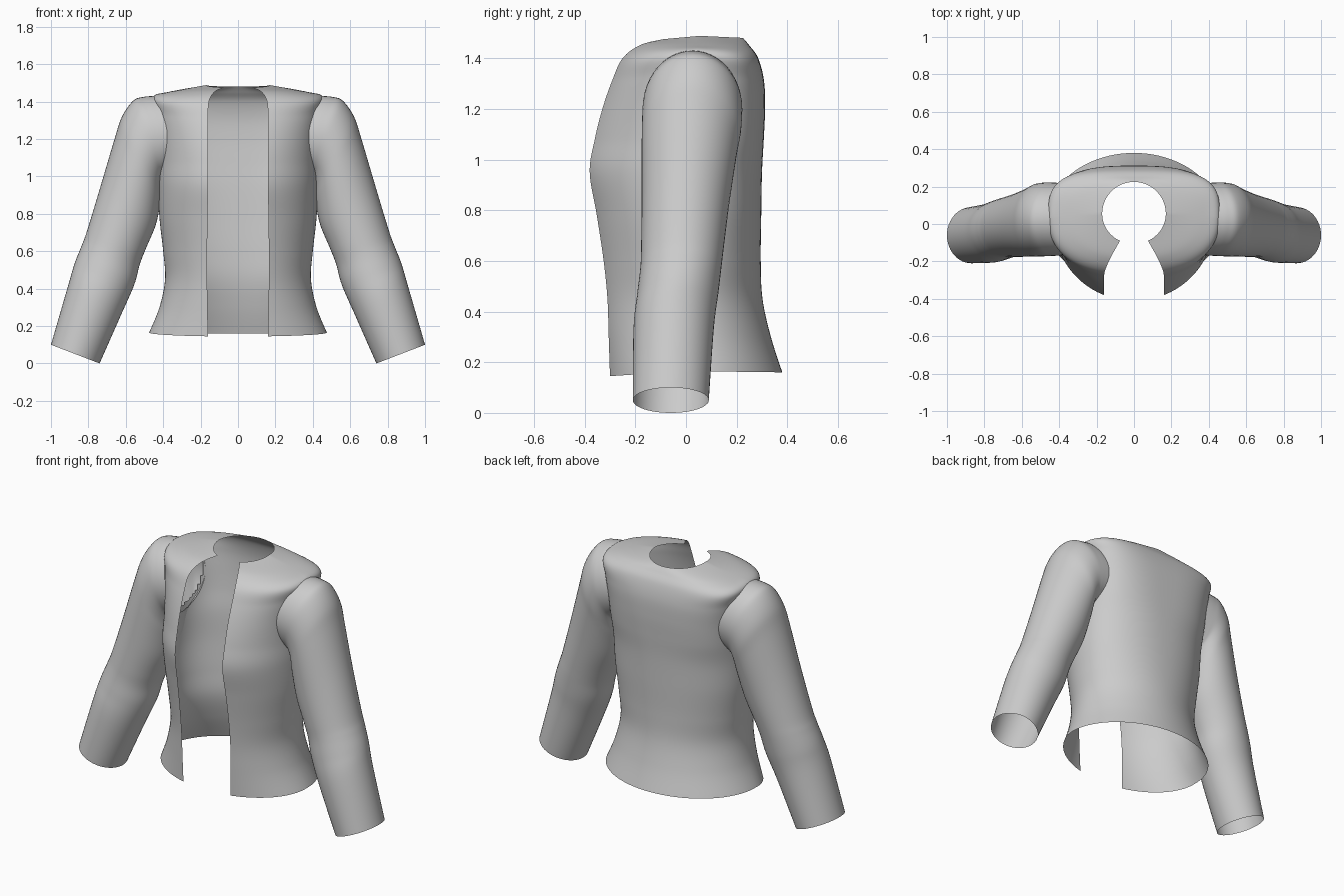
import bpy
from math import sin, cos, asin, pi

if "Cube" in bpy.data.objects:
    bpy.data.objects.remove(bpy.data.objects["Cube"])


def spline(rows, steps):
    """Catmull-Rom interpolation through rows of numbers."""
    out = []
    for i in range(len(rows) - 1):
        a, b, c, d = (rows[max(i - 1, 0)], rows[i], rows[i + 1],
                      rows[min(i + 2, len(rows) - 1)])
        for s in range(steps):
            t = s / steps
            out.append([0.5 * (2 * q + (r - p) * t + (2 * p - 5 * q + 4 * r - w) * t * t
                               + (3 * q - p - 3 * r + w) * t ** 3)
                        for p, q, r, w in zip(a, b, c, d)])
    return out + [list(rows[-1])]


def skin(name, rings, closed, keep=lambda p: True):
    """Skin a stack of rings, mirror it across x and shade it smooth."""
    n = len(rings[0])
    verts = [p for ring in rings for p in ring]
    faces = []
    for i in range(len(rings) - 1):
        for j in range(n if closed else n - 1):
            k = (j + 1) % n
            f = (i * n + j, i * n + k, (i + 1) * n + k, (i + 1) * n + j)
            mid = [sum(verts[v][a] for v in f) / 4 for a in range(3)]
            if keep(mid):
                faces.append(f)
    mesh = bpy.data.meshes.new(name)
    used = sorted({v for f in faces for v in f})
    index = {v: i for i, v in enumerate(used)}
    mesh.from_pydata([verts[v] for v in used], [], [[index[v] for v in f] for f in faces])
    ob = bpy.data.objects.new(name, mesh)
    bpy.context.collection.objects.link(ob)
    for p in mesh.polygons:
        p.use_smooth = True
    m = ob.modifiers.new("mirror", 'MIRROR')
    m.use_clip = True
    m.merge_threshold = 0.0005
    return ob


# Bodice: front z, side z, back z, half width, front-edge y, back y, widest y,
# front-edge x, front roundness, back roundness
levels = [
    (.145, .165, .16, .475, -.30, .38, .00, .16, 1, 1),
    (.30, .30, .30, .42, -.305, .335, .00, .163, 1, 1),
    (.45, .45, .45, .39, -.31, .302, .00, .165, 1, 1),
    (.60, .60, .60, .40, -.325, .295, .00, .165, 1, .95),
    (.78, .78, .78, .42, -.352, .297, .00, .163, 1, .9),
    (.95, .95, .95, .425, -.38, .30, .00, .16, 1, .85),
    (1.08, 1.08, 1.08, .425, -.36, .307, .01, .16, 1, .75),
    (1.20, 1.22, 1.20, .43, -.33, .312, .02, .16, .95, .7),
    (1.31, 1.34, 1.31, .443, -.292, .308, .03, .16, .9, .65),
    (1.40, 1.425, 1.40, .455, -.25, .285, .04, .155, .85, .6),
    (1.452, 1.452, 1.45, .37, -.18, .25, .05, .125, .9, .75),
    (1.475, 1.488, 1.48, .17, -.09, .225, .055, .075, 1, 1),
]


def bodice_ring(row, n=28):
    zf, zs, zb, hw, yf, yb, yc, xe, pf, pb = row
    t0 = asin((xe / hw) ** (1 / pf))
    pts = []
    for i in range(2 * n + 1):
        if i <= n:                       # front panel
            t = t0 + (pi / 2 - t0) * i / n
            c = max(cos(t), 0) ** pf / cos(t0) ** pf
            pts.append((hw * sin(t) ** pf, yc + (yf - yc) * c, zs + (zf - zs) * c))
        else:                            # back panel
            t = pi / 2 * (2 * n - i) / n
            c = cos(t) ** pb
            pts.append((hw * sin(t) ** pb, yc + (yb - yc) * c, zs + (zb - zs) * c))
    return pts


def outside_armhole(p):
    return p[0] < .3 or ((p[1] - .025) / .18) ** 2 + ((p[2] - 1.215) / .20) ** 2 > 1


skin("bodice", [bodice_ring(r) for r in spline(levels, 8)], False, outside_armhole)

# Sleeve: outer x, z, inner x, z, front y, back y, saddle of the armhole edge
sections = [
    (1.00, .10, .74, .00, -.21, .09, 0),
    (.91, .41, .625, .26, -.207, .11, 0),
    (.875, .53, .555, .42, -.192, .128, 0),
    (.84, .62, .525, .53, -.18, .14, 0),
    (.81, .70, .49, .62, -.177, .15, 0),
    (.74, .93, .44, .74, -.175, .172, 0),
    (.66, 1.20, .415, .86, -.175, .20, 0),
    (.62, 1.32, .41, .93, -.174, .217, .005),
    (.56, 1.405, .407, .975, -.172, .222, .015),
    (.505, 1.425, .404, .99, -.17, .221, .03),
    (.45, 1.43, .40, 1.00, -.167, .218, .05),
]


def sleeve_ring(row, n=48):
    ox, oz, ix, iz, yf, yb, sag = row
    pts = []
    for i in range(n):
        c, s = cos(2 * pi * i / n), sin(2 * pi * i / n)
        pts.append(((ox + ix) / 2 + (ox - ix) / 2 * c - sag * s * s,
                    (yf + yb) / 2 + (yb - yf) / 2 * s,
                    (oz + iz) / 2 + (oz - iz) / 2 * c))
    return pts


skin("sleeves", [sleeve_ring(r) for r in spline(sections, 6)], True)
